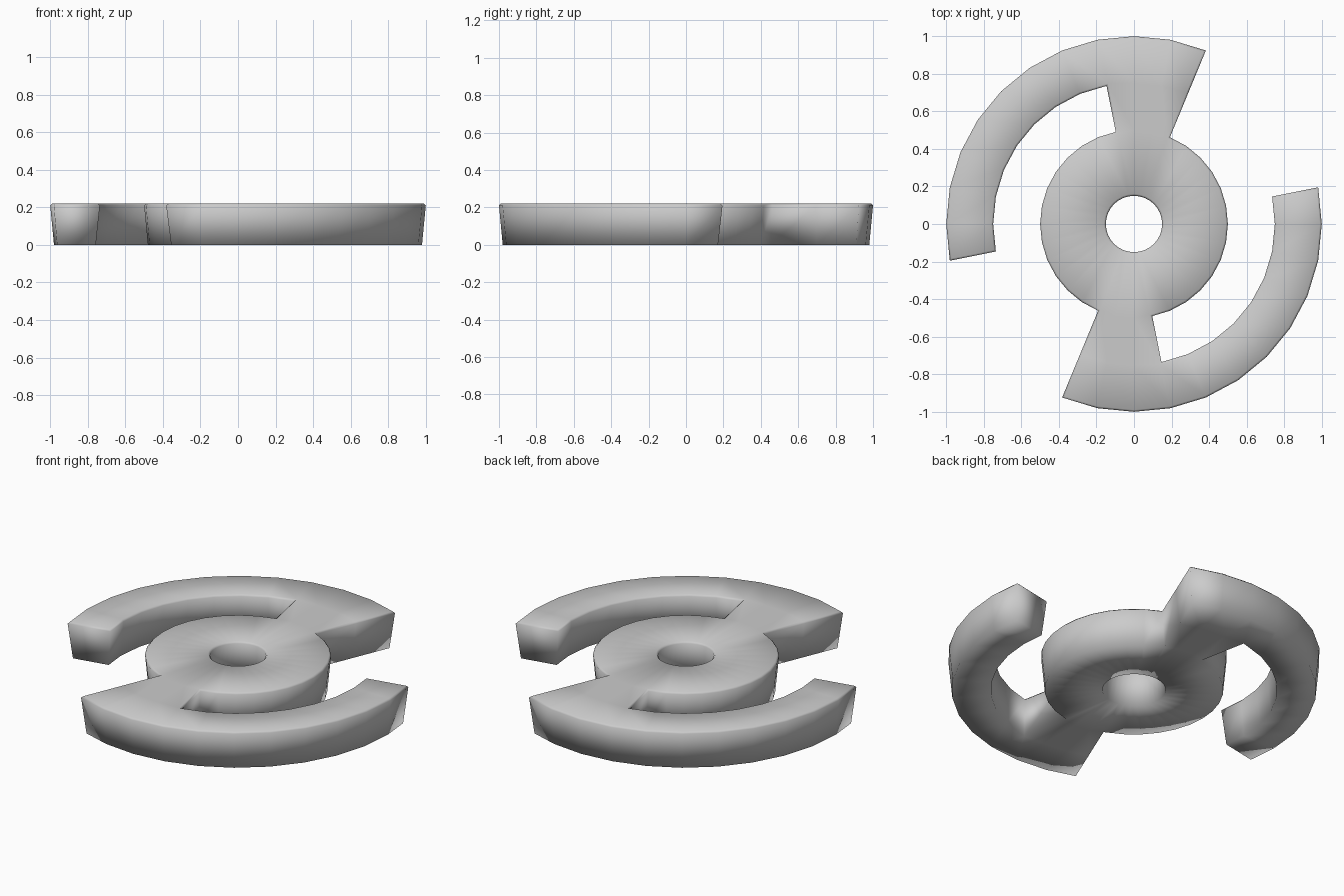
import bpy
import bmesh
from math import cos, sin, tau
from mathutils import Vector

if "Cube" in bpy.data.objects:
    bpy.data.objects.remove(bpy.data.objects["Cube"])

SIDES = 32
RADII = [0.15, 0.5, 0.75, 1.0]
# (height, inset): top face, chamfer edge, base
LEVELS = [(0.22, 0.01), (0.21, 0.0), (0.0, 0.02)]

# Polar cells (ring, segment): hub, then two spokes with curved arms
cells = {(0, s) for s in range(SIDES)}
for start in (6, 6 + SIDES // 2):
    cells |= {(1, (start + i) % SIDES) for i in range(3)}
    cells |= {(2, (start + i) % SIDES) for i in range(11)}


def corners(ring, seg):
    nxt = (seg + 1) % SIDES
    return [(ring, seg), (ring + 1, seg), (ring + 1, nxt), (ring, nxt)]


def point(key):
    a = tau * key[1] / SIDES
    return Vector((cos(a), sin(a))) * RADII[key[0]]


# Outline: directed edges that belong to only one cell
edges = set()
for cell in sorted(cells):
    c = corners(*cell)
    edges |= set(zip(c, c[1:] + c[:1]))
outline = sorted(e for e in edges if (e[1], e[0]) not in edges)

# Mitred outward direction at each outline point
normals = {}
for a, b in outline:
    d = (point(b) - point(a)).normalized()
    for key in (a, b):
        normals.setdefault(key, []).append(Vector((d.y, -d.x)))
miter = {k: (n[0] + n[1]) / (1 + n[0].dot(n[1])) for k, n in normals.items()}

bm = bmesh.new()
keys = sorted({k for cell in cells for k in corners(*cell)})
layers = []
for i, (z, inset) in enumerate(LEVELS):
    layer = {}
    for k in keys:
        if i == 1 and k not in miter:
            continue
        p = point(k) - miter.get(k, Vector((0, 0))) * inset
        layer[k] = bm.verts.new((p.x, p.y, z))
    layers.append(layer)

# Top and base faces
for cell in sorted(cells):
    c = corners(*cell)
    bm.faces.new([layers[0][k] for k in c])
    bm.faces.new([layers[-1][k] for k in reversed(c)])

# Chamfer and side walls
for upper, lower in zip(layers, layers[1:]):
    for a, b in outline:
        bm.faces.new([upper[b], upper[a], lower[a], lower[b]])

bmesh.ops.recalc_face_normals(bm, faces=bm.faces)
for f in bm.faces:
    f.smooth = True
mesh = bpy.data.meshes.new("hub_with_curved_arms")
bm.to_mesh(mesh)
bm.free()
obj = bpy.data.objects.new("hub_with_curved_arms", mesh)
bpy.context.collection.objects.link(obj)
